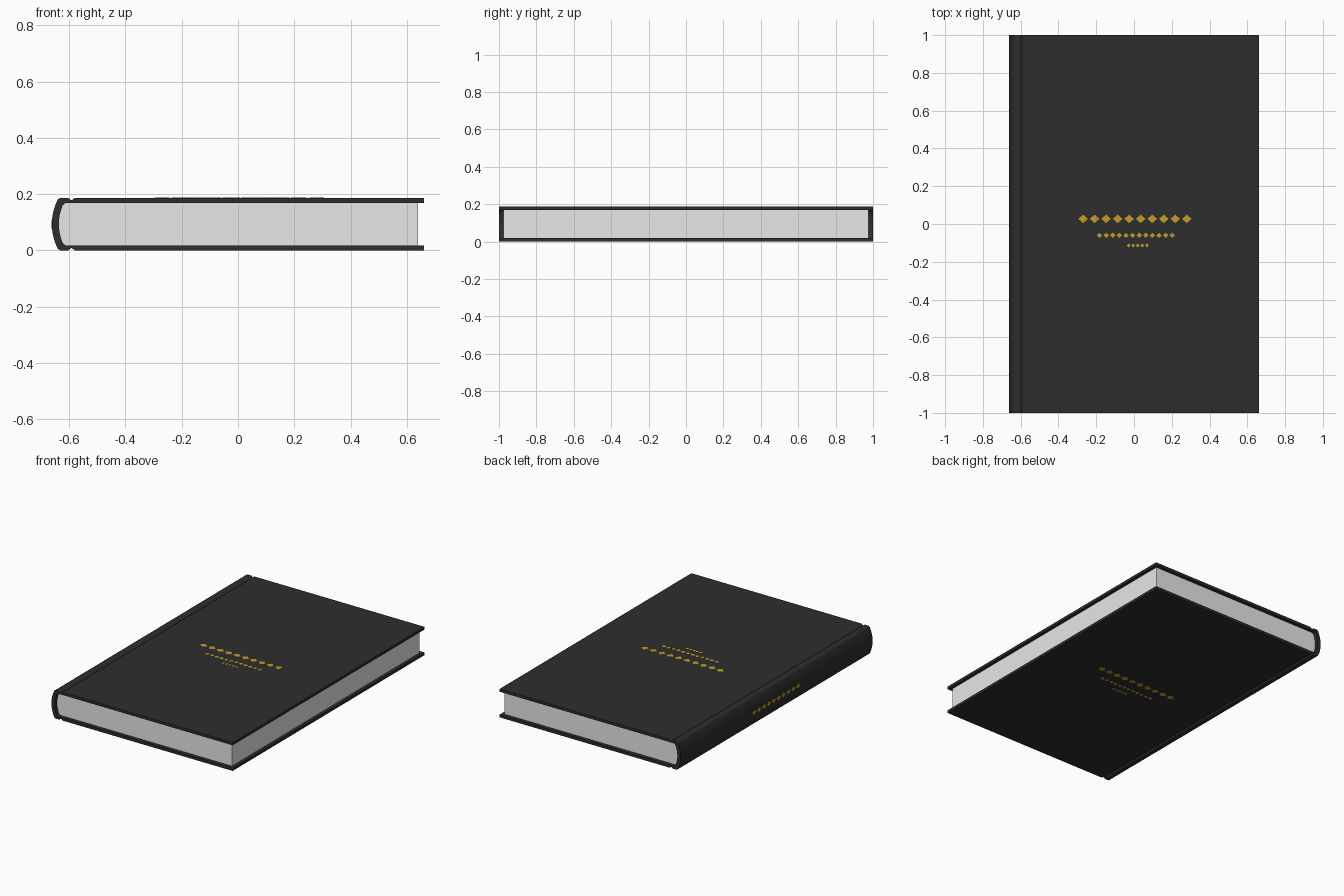
import bpy, bmesh, math

if "Cube" in bpy.data.objects:
    bpy.data.objects.remove(bpy.data.objects["Cube"])

H, T = 0.187, 0.018          # book height, cover thickness


def material(name, rgb):
    m = bpy.data.materials.new(name)
    m.diffuse_color = (*rgb, 1)
    m.use_nodes = True
    m.node_tree.nodes["Principled BSDF"].inputs["Base Color"].default_value = m.diffuse_color
    return m


COVER = material("charcoal cloth", (0.027, 0.027, 0.027))
PAPER = material("paper white", (0.8, 0.8, 0.8))
GOLD = material("gold foil", (0.55, 0.34, 0.02))


def make_object(name, bm, mat):
    bmesh.ops.recalc_face_normals(bm, faces=bm.faces)
    mesh = bpy.data.meshes.new(name)
    bm.to_mesh(mesh)
    bm.free()
    mesh.materials.append(mat)
    ob = bpy.data.objects.new(name, mesh)
    bpy.context.collection.objects.link(ob)
    bpy.context.view_layer.objects.active = ob
    ob.select_set(True)
    bpy.ops.object.shade_smooth_by_angle(angle=math.radians(25))
    ob.select_set(False)
    return ob


def extrude_y(name, profile, half, mat):
    """Extrude a closed x-z profile from -half to +half along y."""
    bm = bmesh.new()
    face = bm.faces.new([bm.verts.new((x, -half, z)) for x, z in profile])
    out = bmesh.ops.extrude_face_region(bm, geom=[face])
    new = [v for v in out["geom"] if isinstance(v, bmesh.types.BMVert)]
    bmesh.ops.translate(bm, verts=new, vec=(0, 2 * half, 0))
    return make_object(name, bm, mat)


def bow(x_edge, x_mid, z_low, z_high, n=12):
    """Curved spine line from the top edge down to the bottom edge."""
    pts = []
    for i in range(n + 1):
        t = 1 - 2 * i / n
        pts.append((x_mid + (x_edge - x_mid) * t * t,
                    (z_low + z_high) / 2 + (z_high - z_low) / 2 * t))
    return pts


# Cover: boards, hinge grooves and rounded spine in one wrapped profile
top = [(0.661, H), (-0.578, H), (-0.584, H - 0.003), (-0.592, H - 0.009),
       (-0.600, H - 0.003), (-0.606, H), (-0.632, H)]
bottom = [(x, H - z) for x, z in reversed(top)]
inner = bow(-0.623, -0.637, T + 0.008, H - T - 0.008)
liner = [(0.661, T), (-0.613, T)] + inner[::-1] + [(-0.613, H - T), (0.661, H - T)]
outer = bow(-0.641, -0.662, 0.006, H - 0.006)
extrude_y("cover", top + outer + bottom + liner, 1.0, COVER)

# Page block with a rounded back
extrude_y("page_block", [(0.64, H - T), (-0.613, H - T)] + inner +
          [(-0.613, T), (0.64, T)], 0.977, PAPER)


def ornament(name, rows, place):
    """Rows of small foil lozenges: (start, end, centre, height, count)."""
    bm = bmesh.new()
    for a, b, c, h, n in rows:
        step = (b - a) / n
        for i in range(n):
            u, w = a + step * (i + 0.5), step * 0.42
            pts = [(u - w, c), (u, c - h / 2), (u + w, c), (u, c + h / 2)]
            f = bm.faces.new([bm.verts.new(place(*p, 0)) for p in pts])
            out = bmesh.ops.extrude_face_region(bm, geom=[f])
            for v, p in zip([g for g in out["geom"]
                             if isinstance(g, bmesh.types.BMVert)], pts):
                v.co += place(0, 0, 1) - place(0, 0, 0)
    return make_object(name, bm, GOLD)


from mathutils import Vector
FOIL = 0.001
rows = [(-0.30, 0.31, 0.027, 0.045, 10),
        (-0.20, 0.22, -0.06, 0.028, 12),
        (-0.04, 0.08, -0.113, 0.022, 5)]

# Foil bands on the front board, back board and spine
ornament("front_foil_band", rows, lambda u, v, d: Vector((u, v, H - 0.0005 + FOIL * d)))
ornament("back_foil_band", rows, lambda u, v, d: Vector((u, v, 0.0005 - FOIL * d)))
ornament("spine_foil_band", [(-0.25, 0.26, 0, 0.03, 10)],
         lambda u, v, d: Vector((-0.661 - 0.0015 * d, u, H / 2 + v)))
